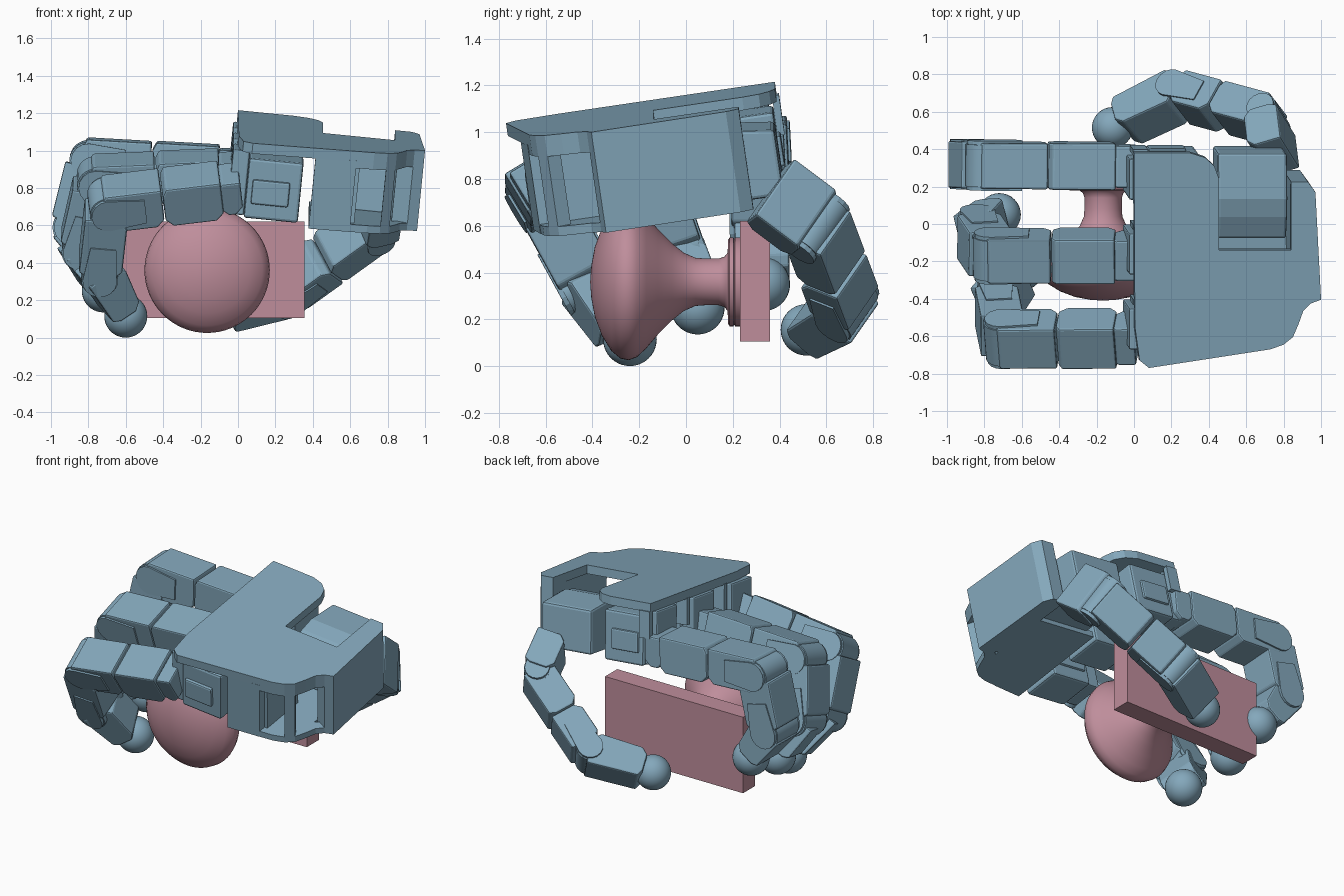
import bpy, bmesh, math
from mathutils import Vector, Matrix

if "Cube" in bpy.data.objects:
    bpy.data.objects.remove(bpy.data.objects["Cube"])


def mat(name, c):
    m = bpy.data.materials.new(name)
    m.diffuse_color = (*c, 1)
    m.use_nodes = True
    m.node_tree.nodes["Principled BSDF"].inputs["Base Color"].default_value = m.diffuse_color
    return m


BLUE = mat("blue_shell", (0.23, 0.39, 0.50))
PINK = mat("pink_object", (0.52, 0.27, 0.33))


def finish(bm, name, m, bevel=0.0, smooth=False):
    bmesh.ops.recalc_face_normals(bm, faces=bm.faces)
    me = bpy.data.meshes.new(name)
    bm.to_mesh(me)
    bm.free()
    me.materials.append(m)
    ob = bpy.data.objects.new(name, me)
    bpy.context.collection.objects.link(ob)
    if bevel:
        b = ob.modifiers.new("bevel", 'BEVEL')
        b.width, b.segments, b.limit_method = bevel, 2, 'ANGLE'
    if smooth:
        bpy.context.view_layer.objects.active = ob
        ob.select_set(True)
        bpy.ops.object.shade_smooth_by_angle(angle=math.radians(35))
        ob.select_set(False)
    return ob


def prism(name, pts, t0, t1, M, m=BLUE, bevel=0.0):
    """Extrude a 2D outline from t0 to t1 along local z, then place with M."""
    bm = bmesh.new()
    lo = [bm.verts.new(M @ Vector((x, y, t0))) for x, y in pts]
    hi = [bm.verts.new(M @ Vector((x, y, t1))) for x, y in pts]
    bm.faces.new(lo)
    bm.faces.new(hi)
    for i in range(len(pts)):
        j = (i + 1) % len(pts)
        bm.faces.new((lo[i], lo[j], hi[j], hi[i]))
    return finish(bm, name, m, bevel)


def box(name, x0, x1, y0, y1, z0, z1, M=Matrix(), m=BLUE, bevel=0.0):
    return prism(name, [(x0, y0), (x1, y0), (x1, y1), (x0, y1)], z0, z1, M, m, bevel)


def frame(a, b, up):
    """x along a->b, y towards the back of the finger, z across it."""
    a, b, up = Vector(a), Vector(b), Vector(up)
    d = (b - a).normalized()
    u = (up - d * up.dot(d)).normalized()
    s = d.cross(u)
    M = Matrix((d, u, s)).transposed().to_4x4()
    M.translation = a
    return M, (b - a).length


def cylinder(name, c, M, r, length):
    bm = bmesh.new()
    R = M.copy()
    R.translation = c
    bmesh.ops.create_cone(bm, cap_ends=True, segments=32, radius1=r, radius2=r, depth=length, matrix=R)
    return finish(bm, name, BLUE, 0, True)


def ball(name, c, r):
    bm = bmesh.new()
    bmesh.ops.create_uvsphere(bm, u_segments=32, v_segments=20, radius=r, matrix=Matrix.Translation(c))
    return finish(bm, name, BLUE, 0, True)


def link(name, a, b, up, s, e, w, h, taper=0.0):
    """Servo housing between lengths s and e of the line a-b, chamfered underneath."""
    M, n = frame(a, b, up)
    s, e, k = s * n, e * n, 0.04
    pts = [(s, h / 2), (e - k * .5, h / 2 - taper), (e, h / 2 - taper - k), (e, -h / 2 + k + taper),
           (e - k, -h / 2 + taper), (s + k, -h / 2), (s, -h / 2 + k)]
    prism(name, pts, -w / 2, w / 2, M, BLUE, 0.01)


def joint(name, a, b, up, w, h):
    """Barrel at b with two thin side brackets reaching back along a-b."""
    M, n = frame(a, b, up)
    cylinder(name + "_barrel", Vector(b), M, h * .43, w * .9)
    for sgn in (-1, 1):
        z0, z1 = sorted((sgn * w * .45, sgn * (w * .5 + .008)))
        pts = [(n - .2, h * .3), (n - .2, -h * .3)]
        pts += [(n + h * .40 * math.cos(t), h * .40 * math.sin(t)) for t in
                [math.radians(-90 + 22.5 * i) for i in range(9)]]
        prism(name + "_bracket", pts, z0, z1, M)


def finger(name, P, ups, w=0.25, h=0.235):
    p0, p1, p2, p3 = P
    link(name + "_base", p0, p1, ups[0], -.02, .15, w * .9, h * .85)
    link(name + "_proximal_a", p0, p1, ups[0], .13, .575, w, h)
    link(name + "_proximal_b", p0, p1, ups[0], .583, 1.04, w * .98, h * .98)
    link(name + "_middle", p1, p2, ups[1], .10, .95, w, h)
    link(name + "_distal", p2, p3, ups[2], -.05, .82, w * .92, h * .95, .02)
    joint(name + "_knuckle", p0, p1, ups[0], w, h)
    joint(name + "_end_joint", p1, p2, ups[1], w, h)
    ball(name + "_tip", p3, .115)


# Held knob: lathe profile (y, radius) around the y axis
prof = [(-.41, 0), (-.405, .07), (-.39, .15), (-.36, .23), (-.32, .295), (-.28, .328), (-.245, .335),
        (-.21, .322), (-.17, .285), (-.12, .225), (-.06, .165), (-.01, .125), (.04, .103), (.08, .1),
        (.14, .1), (.165, .108), (.178, .125), (.18, .18), (.187, .19), (.203, .19), (.206, .183),
        (.21, .19), (.235, .19), (.235, 0)]
bm = bmesh.new()
vs = [bm.verts.new((-.165, y, .36 + r)) for y, r in prof]
es = [bm.edges.new(p) for p in zip(vs, vs[1:])]
bmesh.ops.spin(bm, geom=vs + es, cent=(-.165, 0, .36), axis=(0, 1, 0), angle=2 * math.pi, steps=64)
bmesh.ops.remove_doubles(bm, verts=bm.verts, dist=.0005)
finish(bm, "knob", PINK, 0, True)
box("mounting_board", -.68, .355, .23, .36, .105, .62, m=PINK)

# Palm: tilted frame whose top face is local z = 0
PALM = Matrix(((1, 0, .1, 0), (0, 1, -.147, 0), (-.1, .147, 1, 1.16), (0, 0, 0, 1)))
outer = [(1.0, -.405), (.945, -.425), (.905, -.465), (.88, -.535), (.85, -.605), (.80, -.645), (.73, -.67)]
top = [(0, .38), (.30, .38), (.38, .355), (.43, .31), (.455, .24), (.455, -.14), (.84, -.14), (.84, .225),
       (.93, .225), (.97, .17)] + outer + [(.08, -.77), (.03, -.73), (.005, -.55)]
prism("palm_top_plate", top, -.055, 0, PALM)
prism("wrist_wall", [(.84, .225), (.93, .225), (.97, .17), (1.0, -.405), (.945, -.425), (.86, -.38)],
      -.43, -.05, PALM)
# curved corner wall: solid rims with open window between posts
rim = outer + [(.42, -.715), (.42, -.66), (.68, -.62), (.80, -.56), (.84, -.43), (.92, -.36)]
prism("corner_lower_rim", rim, -.43, -.39, PALM)
prism("corner_upper_rim", rim, -.09, -.05, PALM)
prism("corner_post_front", [(.42, -.715), (.64, -.685), (.64, -.63), (.42, -.66)], -.43, -.05, PALM)
prism("corner_post_wrist", outer[4:6] + [(.80, -.58), (.82, -.55)], -.43, -.05, PALM)
prism("palm_inner_wall", [(.64, -.63), (.66, -.63), (.66, -.3), (.64, -.3)], -.43, -.05, PALM)
prism("palm_bottom_plate", [(.42, -.7), (.68, -.66), (.82, -.58), (.86, -.40), (.9, 0), (.42, 0)],
      -.43, -.39, PALM)

# Servos inside the palm
for i, y in enumerate((-.57, -.17, .23)):
    box("finger_servo", .07, .36, y - .13, y + .13, -.41, -.09, PALM, bevel=.015)
    box("servo_horn", .1, .3, y - .15, y + .145, -.33, -.2, PALM, bevel=.01)
    box("knuckle_yoke", -.02, .07, y - .11, y + .11, -.40, -.055, PALM, bevel=.01)
    box("mount_tab", .0, .08, y + .13, y + .16, -.22, -.05, PALM)
prism("thumb_servo", [(-.13, -.40), (.36, -.40), (.36, -.12), (.12, -.09), (.02, -.11), (-.10, -.16)],
      .46, .83, PALM @ Matrix(((0, 0, 1, 0), (1, 0, 0, 0), (0, 1, 0, 0), (0, 0, 0, 1))), BLUE, .015)

# Three curled fingers
finger("first_finger", [(0, .31, .905), (-.80, .315, .95), (-.89, .32, .59), (-.72, .33, .35)],
       [(0, -.05, 1), (-1, 0, .2), (-1, 0, -.5)])
finger("second_finger", [(0, -.17, .87), (-.76, -.17, .84), (-.84, -.05, .49), (-.72, .05, .25)],
       [(0, -.3, .95), (-1, -.05, .2), (-1, -.1, -.5)])
finger("third_finger", [(0, -.61, .80), (-.70, -.615, .715), (-.74, -.42, .36), (-.60, -.24, .115)],
       [(.1, -.5, .85), (-1, -.05, .08), (-1, -.2, -.5)], .25, .23)

# Thumb wrapping round behind the board, hinged in its own tilted plane
T = [(.75, .32, .775), (.72, .56, .595), (.24, .69, .25), (-.115, .515, .155)]
BACK = (.1, .8, -.5)
link("thumb_base", T[0], T[1], (.8, .5, 0), .15, .95, .31, .19)
link("thumb_proximal_a", T[1], T[2], BACK, -.02, .51, .25, .2)
link("thumb_proximal_b", T[1], T[2], BACK, .52, .95, .25, .2)
link("thumb_distal", T[2], T[3], BACK, .0, .85, .24, .21, .01)
joint("thumb_knuckle", T[0], T[1], (.8, .5, 0), .27, .19)
joint("thumb_end_joint", T[1], T[2], BACK, .25, .2)
ball("thumb_tip", T[3], .11)
